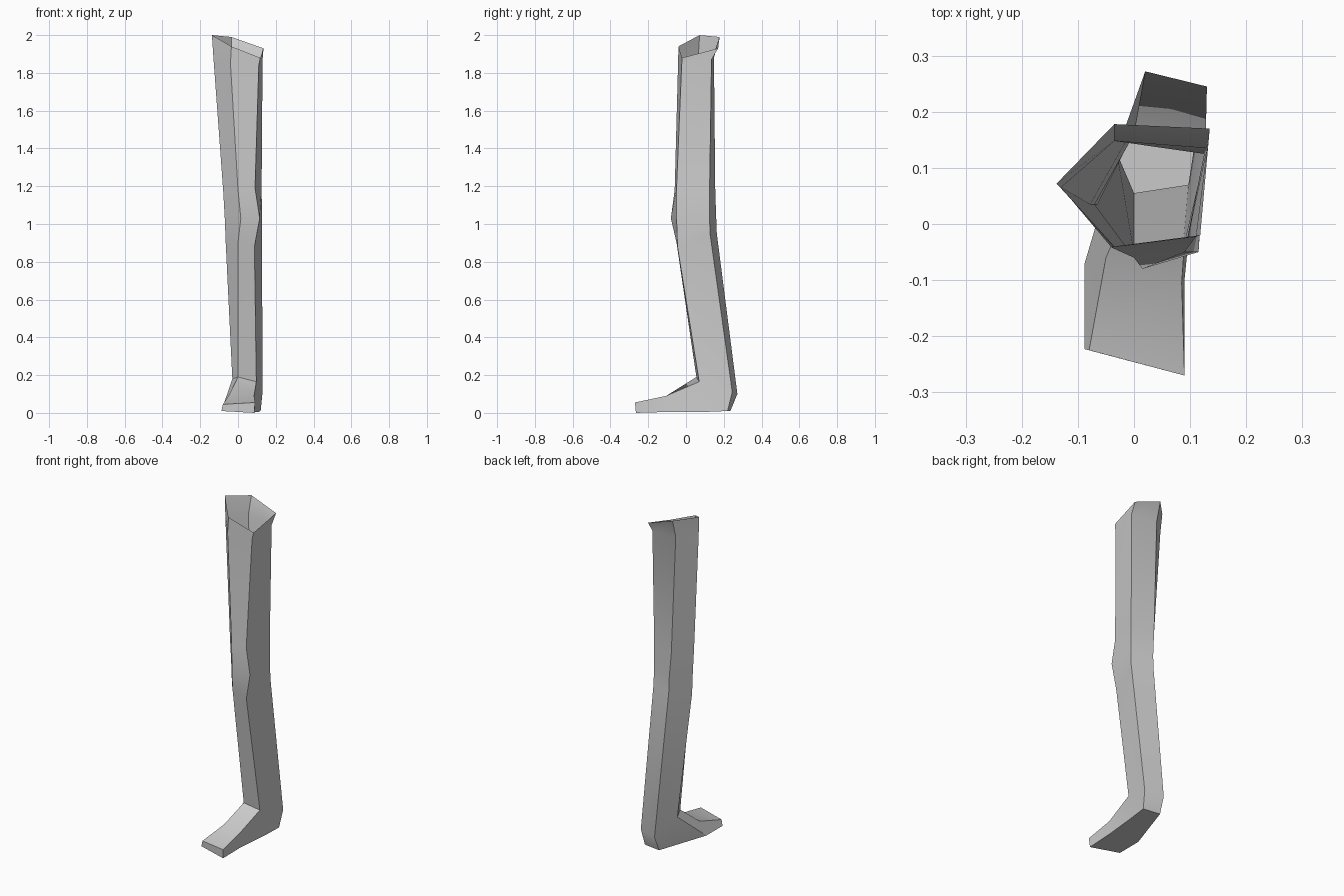
import bpy
import bmesh
import math

default_cube = bpy.data.objects.get("Cube")
if default_cube:
    bpy.data.objects.remove(default_cube, do_unlink=True)


def make_material(name, colour):
    material = bpy.data.materials.new(name)
    material.use_nodes = True
    material.diffuse_color = colour
    material.node_tree.nodes["Principled BSDF"].inputs["Base Color"].default_value = colour
    return material


# Five-sided leg sections in hundredths of a unit, from thigh to ankle.
# Corner order: inner side, inner back, outer back, outer front, inner front.
thigh_rim = [(-13.8, 7.2, 200), (-3.5, 17.8, 199), (13.5, 17, 193), (11.8, -2, 188), (-3.5, -4, 194)]
thigh_top = [(-13, 6.5, 188), (-3.5, 14.8, 188), (13, 13.5, 187), (11, -2.3, 184), (-4, -4.2, 185)]
above_knee = [(-7.8, 3.5, 117), (-1, 15.5, 117), (12.5, 12.5, 119), (9, -5, 119), (0, -6, 118)]
knee = [(-7, 3.5, 103), (0, 16, 103), (12.7, 12.5, 103), (11.5, -5, 103), (1.5, -8, 103)]
below_knee = [(-6.5, 3.5, 90), (0, 16.3, 95), (12.7, 12.7, 95), (8.7, -4.5, 88), (0, -5, 90)]
ankle = [(-3, 12.5, 18), (2, 27.2, 10), (13, 24.5, 11), (9.7, 7, 16.5), (0, 5.5, 19)]

# Foot sections: inner sole, outer sole, outer top, inner top.
instep = [(-8.8, -7, 1), (9, -10, 0.5), (8.5, -10.5, 9), (-5, -6, 9)]
toe = [(-8.8, -22.3, 1), (8.6, -26.5, 0), (9, -27, 5.5), (-8, -22.5, 4.5)]
heel_base = [(1.5, 23.5, 1), (12, 22, 1)]
arch = (11, 10, 0.5)

bm = bmesh.new()


def add_verts(points):
    return [bm.verts.new([value / 100 for value in point]) for point in points]


def bridge(first, second):
    """Join two closed sections with a band of quads."""
    count = len(first)
    for i in range(count):
        j = (i + 1) % count
        bm.faces.new((first[i], first[j], second[j], second[i]))


# Leg shell, open at the thigh
rings = [add_verts(section) for section in
         (thigh_rim, thigh_top, above_knee, knee, below_knee, ankle)]
for upper, lower in zip(rings, rings[1:]):
    bridge(upper, lower)

# Foot: front half is a tapered box closed at the toe
instep_ring, toe_ring = add_verts(instep), add_verts(toe)
bridge(instep_ring, toe_ring)
bm.faces.new(toe_ring)

# Foot: rear half joins the ankle, heel and instep
inner_ankle, inner_back, outer_back, outer_front, inner_front = rings[-1]
inner_sole, outer_sole, outer_top, inner_top = instep_ring
inner_heel, outer_heel = add_verts(heel_base)
arch_vert, = add_verts([arch])
for corners in (
    (inner_back, outer_back, outer_heel, inner_heel),
    (inner_front, outer_front, outer_top, inner_top),
    (outer_front, outer_back, outer_heel, arch_vert),
    (outer_front, arch_vert, outer_sole, outer_top),
    (inner_ankle, inner_back, inner_heel, inner_sole),
    (inner_front, inner_ankle, inner_sole, inner_top),
    (inner_heel, outer_heel, arch_vert, outer_sole, inner_sole),
):
    bm.faces.new(corners)

bmesh.ops.recalc_face_normals(bm, faces=bm.faces[:])
mesh = bpy.data.meshes.new("leg")
bm.to_mesh(mesh)
bm.free()

leg = bpy.data.objects.new("leg", mesh)
bpy.context.collection.objects.link(leg)
mesh.materials.append(make_material("light grey", (0.6, 0.6, 0.6, 1)))

# Soft shading along the limb, crisp corner edges
bpy.ops.object.select_all(action="DESELECT")
leg.select_set(True)
bpy.context.view_layer.objects.active = leg
bpy.ops.object.shade_smooth_by_angle(angle=math.radians(30))
